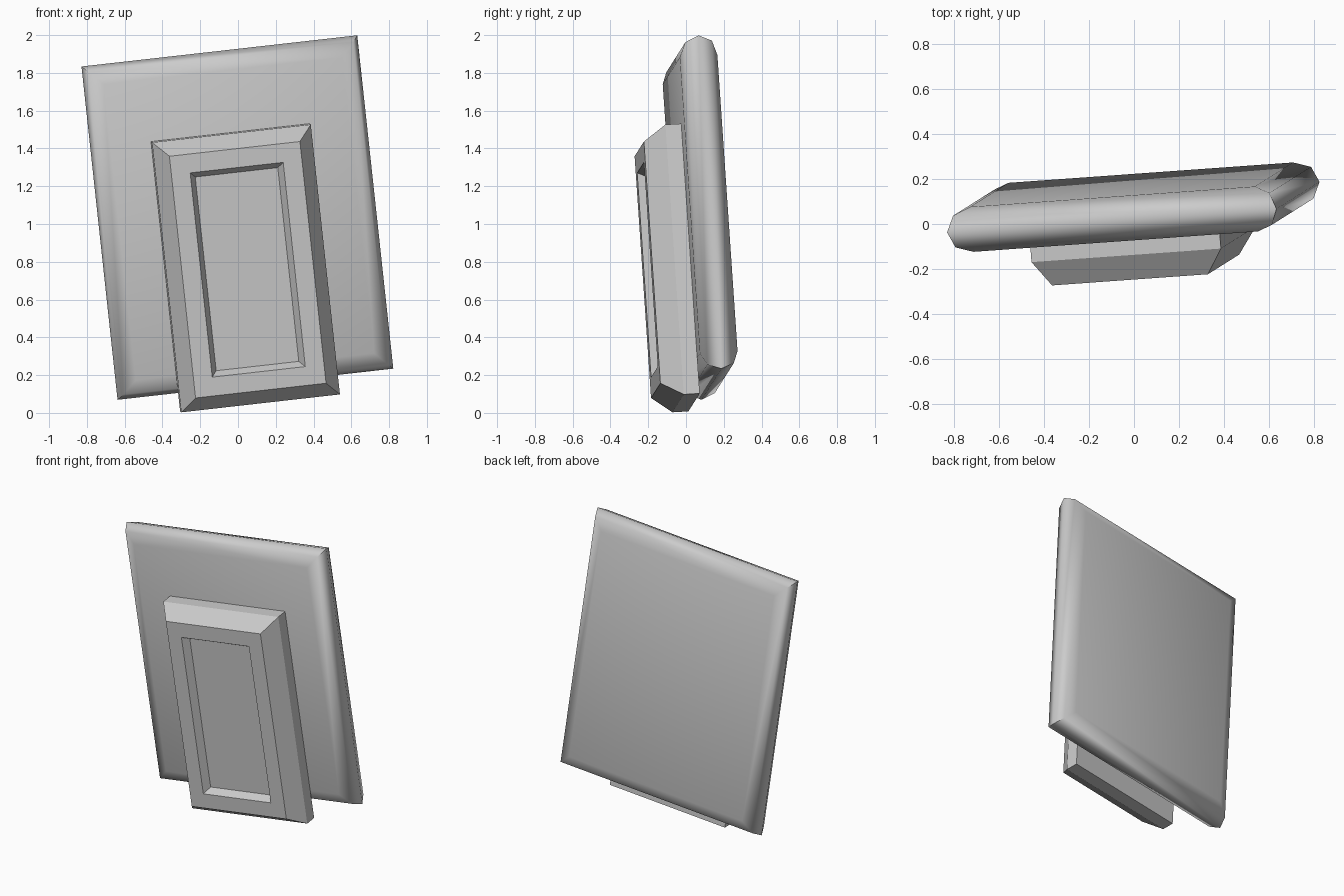
import bpy, bmesh, math
from mathutils import Matrix, Vector

if "Cube" in bpy.data.objects:
    bpy.data.objects.remove(bpy.data.objects["Cube"])

# Shared tilt of both parts: local x = width, y = depth (to the back), z = height
U = Vector((0.991, 0.071, 0.112)).normalized()
V = Vector((-0.107, -0.0675, 0.992))
V = (V - U * V.dot(U)).normalized()
W = V.cross(U)
TILT = Matrix((U, W, V)).transposed().to_4x4()


def rect_loft(name, centre, half, rings):
    """Stack rectangles given as (depth, inset), bridge them and cap both ends."""
    bm = bmesh.new()
    loops = []
    for depth, inset in rings:
        hx, hz = half[0] - inset, half[1] - inset
        loops.append([bm.verts.new((centre[0] + sx * hx, depth, centre[1] + sz * hz))
                      for sx, sz in ((-1, -1), (1, -1), (1, 1), (-1, 1))])
    for a, b in zip(loops, loops[1:]):
        for i in range(4):
            j = (i + 1) % 4
            bm.faces.new((a[i], a[j], b[j], b[i]))
    bm.faces.new(loops[0])
    bm.faces.new(loops[-1])
    bmesh.ops.recalc_face_normals(bm, faces=bm.faces)
    bmesh.ops.transform(bm, matrix=TILT, verts=bm.verts)
    mesh = bpy.data.meshes.new(name)
    bm.to_mesh(mesh)
    bm.free()
    obj = bpy.data.objects.new(name, mesh)
    bpy.context.collection.objects.link(obj)
    return obj


# Large back panel with half-round edges and mitred corners
R, MID = 0.1, 0.136
angles = [math.radians(a) for a in (-90, -45, 0, 45, 90)]
panel = rect_loft("back_panel", (0.118, 1.021), (0.7365, 0.8895),
                  [(MID + R * math.sin(a), R - R * math.cos(a)) for a in angles])
bpy.ops.object.select_all(action='DESELECT')
panel.select_set(True)
bpy.context.view_layer.objects.active = panel
bpy.ops.object.shade_smooth_by_angle(angle=math.radians(50))

# Chamfered front block with a sunken, sloped-wall recess
FRONT = -0.162
rect_loft("front_block", (0.1215, 0.760), (0.4235, 0.720),
          [(0.037, 0.0), (-0.048, 0.0), (FRONT, 0.075),
           (FRONT, 0.175), (FRONT + 0.05, 0.203)])
